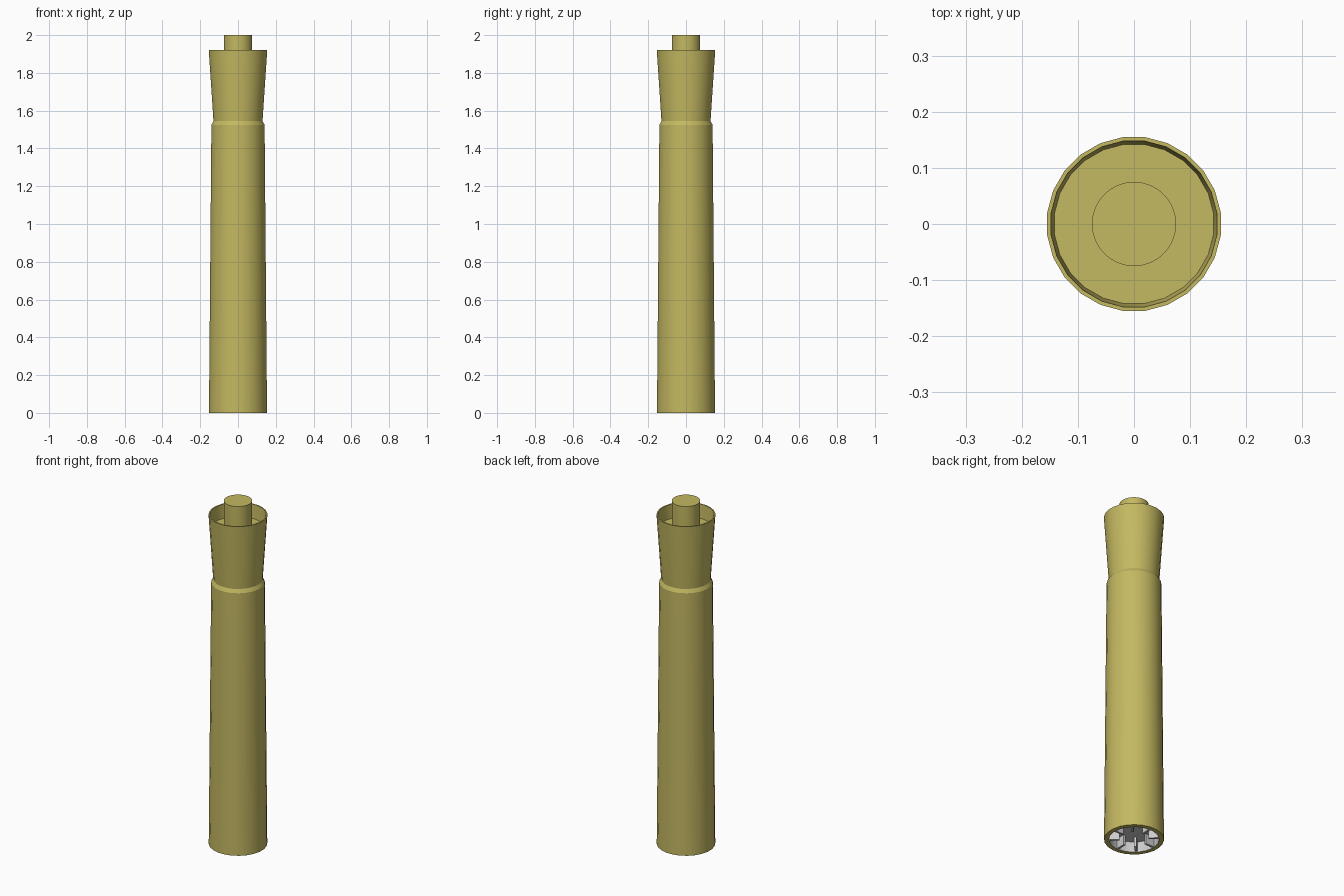
import bpy, bmesh, math
from mathutils import Matrix

if "Cube" in bpy.data.objects:
    bpy.data.objects.remove(bpy.data.objects["Cube"])

SIDES = 24
STEP = math.radians(45)

yellow = bpy.data.materials.new("yellow")
yellow.diffuse_color = (0.55, 0.48, 0.12, 1)
yellow.use_nodes = True
yellow.node_tree.nodes["Principled BSDF"].inputs["Base Color"].default_value = yellow.diffuse_color


def finish(bm, name, mat=None, smooth=True):
    mesh = bpy.data.meshes.new(name)
    bm.to_mesh(mesh)
    bm.free()
    obj = bpy.data.objects.new(name, mesh)
    bpy.context.collection.objects.link(obj)
    if mat:
        mesh.materials.append(mat)
    if smooth:
        bpy.ops.object.select_all(action='DESELECT')
        obj.select_set(True)
        bpy.context.view_layer.objects.active = obj
        bpy.ops.object.shade_smooth_by_angle(angle=math.radians(25))
    return obj


def lathe(name, profile, sides=SIDES, mat=None):
    """Turn (radius, height) points about z; radius 0 closes the end."""
    bm = bmesh.new()
    rings = []
    for r, z in profile:
        if r == 0:
            rings.append([bm.verts.new((0, 0, z))] * sides)
            continue
        angles = [2 * math.pi * (j + 0.5) / sides for j in range(sides)]
        rings.append([bm.verts.new((r * math.cos(a), r * math.sin(a), z)) for a in angles])
    for low, high in zip(rings, rings[1:]):
        for j in range(sides):
            k = (j + 1) % sides
            loop = [low[j], low[k], high[k], high[j]]
            bm.faces.new(list(dict.fromkeys(loop)))
    return finish(bm, name, mat)


# tapered shaft with its bottom rim and chamfered shoulder
lathe("shaft", [(0.13, 0), (0.155, 0), (0.142, 1.525), (0.131, 1.545)], mat=yellow)

# flared cup with a thin lip and recessed floor
lathe("cup", [(0.131, 1.545), (0.156, 1.92), (0.149, 1.92),
              (0.143, 1.84), (0, 1.84)], mat=yellow)

# pin standing in the cup
lathe("pin", [(0.075, 1.84), (0.075, 2.0), (0, 2.0)], 48, yellow)

# shallow socket in the underside
lathe("socket", [(0, 0.06), (0.13, 0.06), (0.13, 0)])

# ring of grip ribs inside the socket
bm = bmesh.new()
for i in range(8):
    place = (Matrix.Rotation(i * STEP, 4, 'Z')
             @ Matrix.Translation((0.104, 0, 0.031))
             @ Matrix.Diagonal((0.056, 0.012, 0.058, 1)))
    bmesh.ops.create_cube(bm, size=1, matrix=place)
finish(bm, "grip_ribs", smooth=False)
